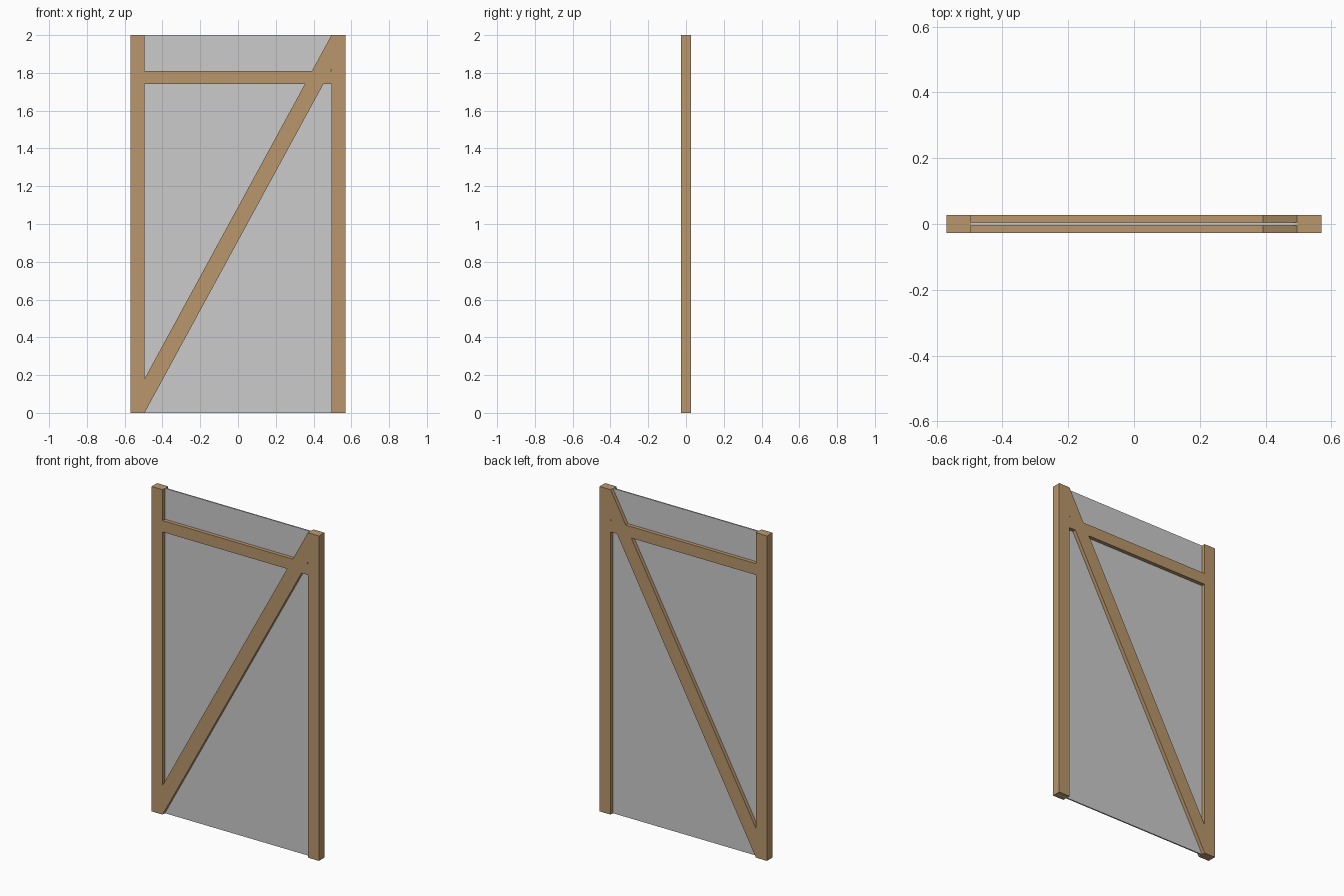
import bpy
import bmesh

if "Cube" in bpy.data.objects:
    bpy.data.objects.remove(bpy.data.objects["Cube"])

W, INNER, H, D = 0.57, 0.495, 2.0, 0.054   # outer/inner half width, height, timber depth

wood = bpy.data.materials.new("wood")
wood.diffuse_color = (0.49, 0.31, 0.15, 1.0)
wood.use_nodes = True
wood.node_tree.nodes["Principled BSDF"].inputs["Base Color"].default_value = wood.diffuse_color


def slab(name, outline, depth, mat=None):
    """Extrude an x/z outline symmetrically about y = 0."""
    bm = bmesh.new()
    face = bm.faces.new([bm.verts.new((x, -depth / 2, z)) for x, z in outline])
    ext = bmesh.ops.extrude_face_region(bm, geom=[face])
    moved = [v for v in ext["geom"] if isinstance(v, bmesh.types.BMVert)]
    bmesh.ops.translate(bm, verts=moved, vec=(0, depth, 0))
    bmesh.ops.recalc_face_normals(bm, faces=bm.faces)
    mesh = bpy.data.meshes.new(name)
    bm.to_mesh(mesh)
    bm.free()
    obj = bpy.data.objects.new(name, mesh)
    bpy.context.collection.objects.link(obj)
    if mat:
        mesh.materials.append(mat)
    return obj


def rect(x0, x1, z0, z1):
    return [(x0, z0), (x1, z0), (x1, z1), (x0, z1)]


# Upright posts
slab("left_post", rect(-W, -INNER, 0, H), D, wood)
slab("right_post", rect(INNER, W, 0, H), D, wood)

# Horizontal rail near the top
slab("cross_rail", rect(-INNER, INNER, 1.74, 1.81), D, wood)

# Diagonal brace, cut vertically where it meets the posts
slab("diagonal_brace", [(-INNER, 0), (INNER, 1.82), (INNER, H), (-INNER, 0.18)], D, wood)

# Thin infill sheet let into the posts
slab("infill_panel", rect(-0.56, 0.56, 0, H), 0.008)
